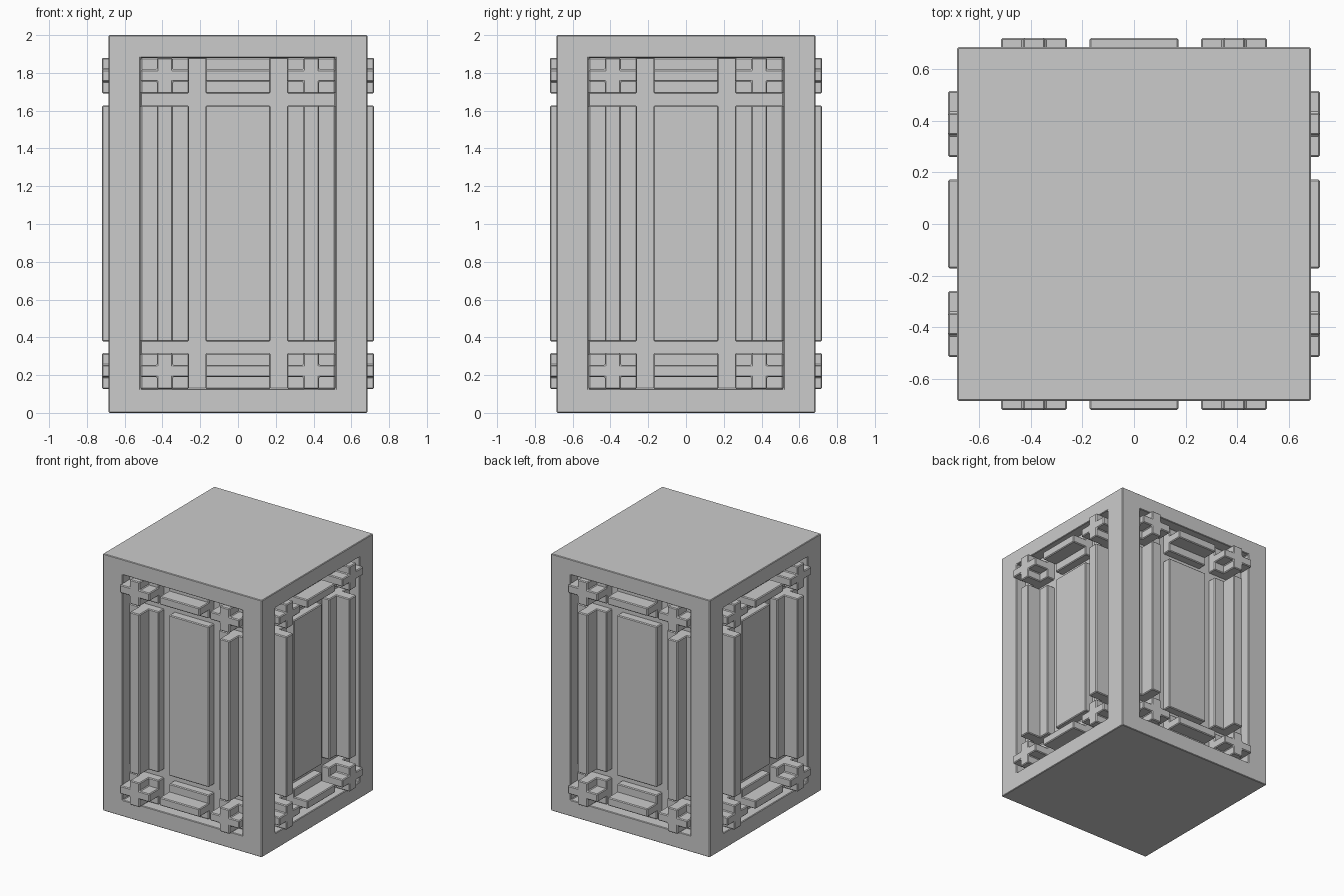
import bpy, bmesh, math
from mathutils import Matrix

if "Cube" in bpy.data.objects:
    bpy.data.objects.remove(bpy.data.objects["Cube"])

HALF, FLOOR, PAD, FRONT = 0.685, 0.54, 0.605, 0.72   # depth levels from the centre
RX, Z0, Z1 = 0.515, 0.127, 1.88                      # recess half width, bottom, top
XB = [0.515, 0.43, 0.345, 0.26]                      # column lines, outer to inner
ZB = [0.127, 0.19, 0.253, 0.316]                     # row lines, outer to inner
PX, PZ = 0.172, (0.378, 1.628)                       # centre panel limits


def finish(bm, name, bevel):
    bmesh.ops.recalc_face_normals(bm, faces=bm.faces)
    me = bpy.data.meshes.new(name)
    bm.to_mesh(me)
    bm.free()
    ob = bpy.data.objects.new(name, me)
    bpy.context.collection.objects.link(ob)
    mod = ob.modifiers.new("edge_bevel", 'BEVEL')
    mod.width, mod.segments = bevel, 1
    return ob


def prism(bm, pts, y_front, y_back):
    """Extrude an x/z outline from y_front back to y_back."""
    f = bm.faces.new([bm.verts.new((x, y_front, z)) for x, z in pts])
    ext = bmesh.ops.extrude_face_region(bm, geom=[f], use_keep_orig=True)
    vs = [g for g in ext['geom'] if isinstance(g, bmesh.types.BMVert)]
    bmesh.ops.translate(bm, verts=vs, vec=(0, y_back - y_front, 0))


def rect(x0, x1, z0, z1):
    return [(x0, z0), (x1, z0), (x1, z1), (x0, z1)]


# Body: block with one sunken rectangle on each side
bm = bmesh.new()
bmesh.ops.create_cube(bm, size=1, matrix=Matrix.Translation((0, 0, 1)) @
                      Matrix.Diagonal((HALF * 2, HALF * 2, 2, 1)))
sides = [f for f in bm.faces if abs(f.normal.z) < 0.5]
bmesh.ops.inset_individual(bm, faces=sides, thickness=0.1)
for f in sides:
    across = 0 if abs(f.normal.y) > 0.5 else 1
    for v in f.verts:
        v.co[across] = math.copysign(RX, v.co[across])
        v.co.z = Z1 if v.co.z > 1 else Z0
for f in sides:
    n = f.normal.copy()
    new = bmesh.ops.extrude_discrete_faces(bm, faces=[f])['faces'][0]
    bmesh.ops.translate(bm, verts=list(new.verts), vec=n * (FLOOR - HALF))
finish(bm, "body", 0.005)


# Lattice pads: three by three sunken blocks separated by grooves
def flip(z):
    return Z0 + Z1 - z


cols = [(-XB[0], -XB[3]), (-PX, PX), (XB[3], XB[0])]
rows = [(ZB[0], ZB[3]), PZ, (flip(ZB[3]), flip(ZB[0]))]
pads = bmesh.new()
for c in cols:
    for r in rows:
        prism(pads, rect(*c, *r), -PAD, -FLOOR + 0.01)

# Raised bars and corner crosses
bars = bmesh.new()
for s in (-1, 1):
    prism(bars, rect(s * XB[1], s * XB[2], *PZ), -FRONT, -PAD + 0.02)
for z0, z1 in ((ZB[1], ZB[2]), (flip(ZB[2]), flip(ZB[1]))):
    prism(bars, rect(-PX, PX, z0, z1), -FRONT, -PAD + 0.02)

crosses = bmesh.new()
order = [(1, 0), (2, 0), (2, 1), (3, 1), (3, 2), (2, 2),
         (2, 3), (1, 3), (1, 2), (0, 2), (0, 1), (1, 1)]
for s in (-1, 1):
    for top in (False, True):
        prism(crosses, [(s * XB[i], flip(ZB[j]) if top else ZB[j]) for i, j in order],
              -FRONT, -PAD + 0.02)

# Repeat the lattice on all four sides
for bm, name in ((pads, "lattice_pads"), (bars, "raised_bars"), (crosses, "corner_crosses")):
    first = finish(bm, name + "_front", 0.006)
    for k, side in enumerate(("right", "back", "left"), 1):
        ob = first.copy()
        ob.name = name + "_" + side
        ob.rotation_euler.z = k * math.pi / 2
        bpy.context.collection.objects.link(ob)
